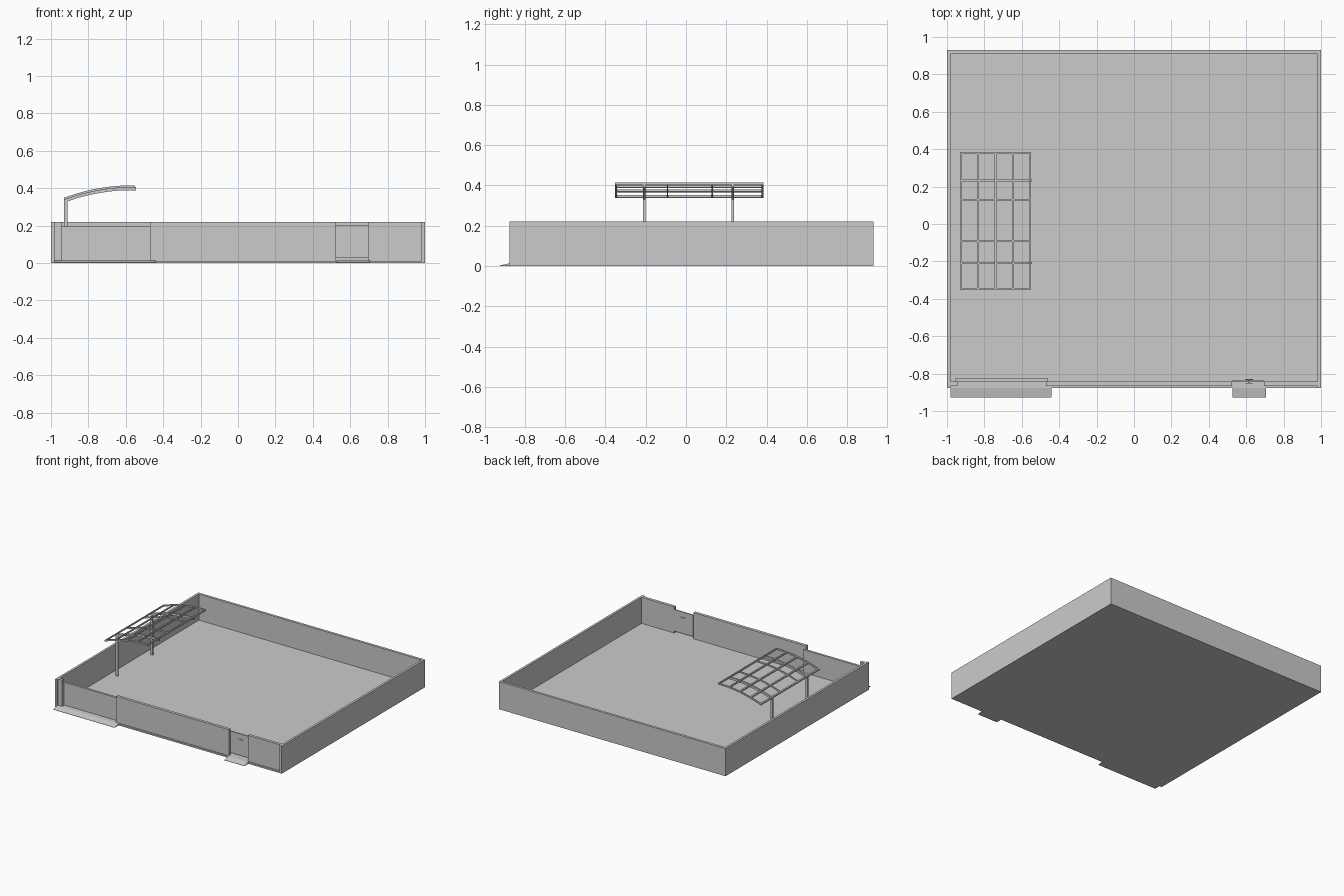
import bpy, bmesh

if "Cube" in bpy.data.objects:
    bpy.data.objects.remove(bpy.data.objects["Cube"])

grey = bpy.data.materials.new("light_grey")
grey.diffuse_color = (0.6, 0.6, 0.6, 1)
grey.use_nodes = True
grey.node_tree.nodes["Principled BSDF"].inputs["Base Color"].default_value = grey.diffuse_color


def finish(name, bm):
    bmesh.ops.recalc_face_normals(bm, faces=bm.faces[:])
    me = bpy.data.meshes.new(name)
    bm.to_mesh(me)
    bm.free()
    me.materials.append(grey)
    ob = bpy.data.objects.new(name, me)
    bpy.context.collection.objects.link(ob)
    return ob


def box(name, x0, x1, y0, y1, z0, z1):
    bm = bmesh.new()
    bmesh.ops.create_cube(bm, size=1)
    for v in bm.verts:
        v.co = (x1 if v.co.x > 0 else x0, y1 if v.co.y > 0 else y0, z1 if v.co.z > 0 else z0)
    return finish(name, bm)


def prism(name, pts, axis, a, b):
    """Extrude a profile (other axis, z) along x or y from a to b."""
    bm = bmesh.new()
    place = (lambda t, p: (t, p[0], p[1])) if axis == "x" else (lambda t, p: (p[0], t, p[1]))
    lo = [bm.verts.new(place(a, p)) for p in pts]
    hi = [bm.verts.new(place(b, p)) for p in pts]
    n = len(pts)
    for i in range(n):
        j = (i + 1) % n
        bm.faces.new((lo[i], lo[j], hi[j], hi[i]))
    bm.faces.new(lo)
    bm.faces.new(hi)
    return finish(name, bm)


def arc_z(x):
    return 0.415 - 0.51 * (x + 0.57) ** 2


def arc_bar(name, y, w, x0, x1, top, bottom, n=12):
    """Curved roof bar, offsets measured down from the arc."""
    xs = [x0 + (x1 - x0) * i / n for i in range(n + 1)]
    pts = [(x, arc_z(x) - top) for x in xs] + [(x, arc_z(x) - bottom) for x in reversed(xs)]
    return prism(name, pts, "y", y - w / 2, y + w / 2)


F, B, H = -0.877, 0.93, 0.22   # front, back, wall height

# Floor slab and fence walls
box("floor", -1, 1, F, B, 0, 0.012)
box("left_wall", -1, -0.982, F, B, 0, H)
box("right_wall", 0.982, 1, F, B, 0, H)
box("back_wall", -0.982, 0.982, B - 0.02, B, 0, H)
for i, (a, b) in enumerate([(-0.982, -0.945), (-0.47, 0.525), (0.708, 0.982)]):
    box(f"front_wall_{i}", a, b, -0.865, -0.842, 0.012, H)

# Sliding gate behind the wall, and the small door
box("sliding_gate", -0.955, -0.462, -0.841, -0.823, 0.014, 0.195)
box("door", 0.525, 0.694, -0.846, -0.838, 0.03, 0.202)
box("door_post", 0.694, 0.708, -0.865, -0.842, 0.012, H)
box("door_handle_spindle", 0.612, 0.618, -0.853, -0.831, 0.155, 0.161)
for s in (-1, 1):
    y = -0.842 + s * 0.01
    box("door_handle_lever", 0.595, 0.635, y - 0.002, y + 0.002, 0.156, 0.160)

# Entry ramps
ramp = [(F, 0), (F, 0.013), (-0.927, 0.002), (-0.927, 0)]
for a, b in [(-0.98, -0.892), (-0.892, -0.625), (-0.625, -0.44), (0.527, 0.705)]:
    prism("ramp", ramp, "x", a, b)

# Carport: posts and curved support arms
for y in (-0.208, 0.232):
    box("carport_post", -0.929, -0.911, y - 0.006, y + 0.006, 0.012, 0.338)
    arc_bar("carport_arm", y, 0.012, -0.93, -0.545, 0.008, 0.026)

# Carport: roof ribs
for y, w in [(-0.347, 0.01), (-0.092, 0.007), (0.13, 0.007), (0.38, 0.01)]:
    arc_bar("roof_rib", y, w, -0.93, -0.55, 0, 0.012)

# Carport: lengthwise roof rails
for x in (-0.925, -0.834, -0.74, -0.647, -0.555):
    arc_bar("roof_rail", 0.0165, 0.737, x - 0.005, x + 0.005, 0, 0.012, n=1)
